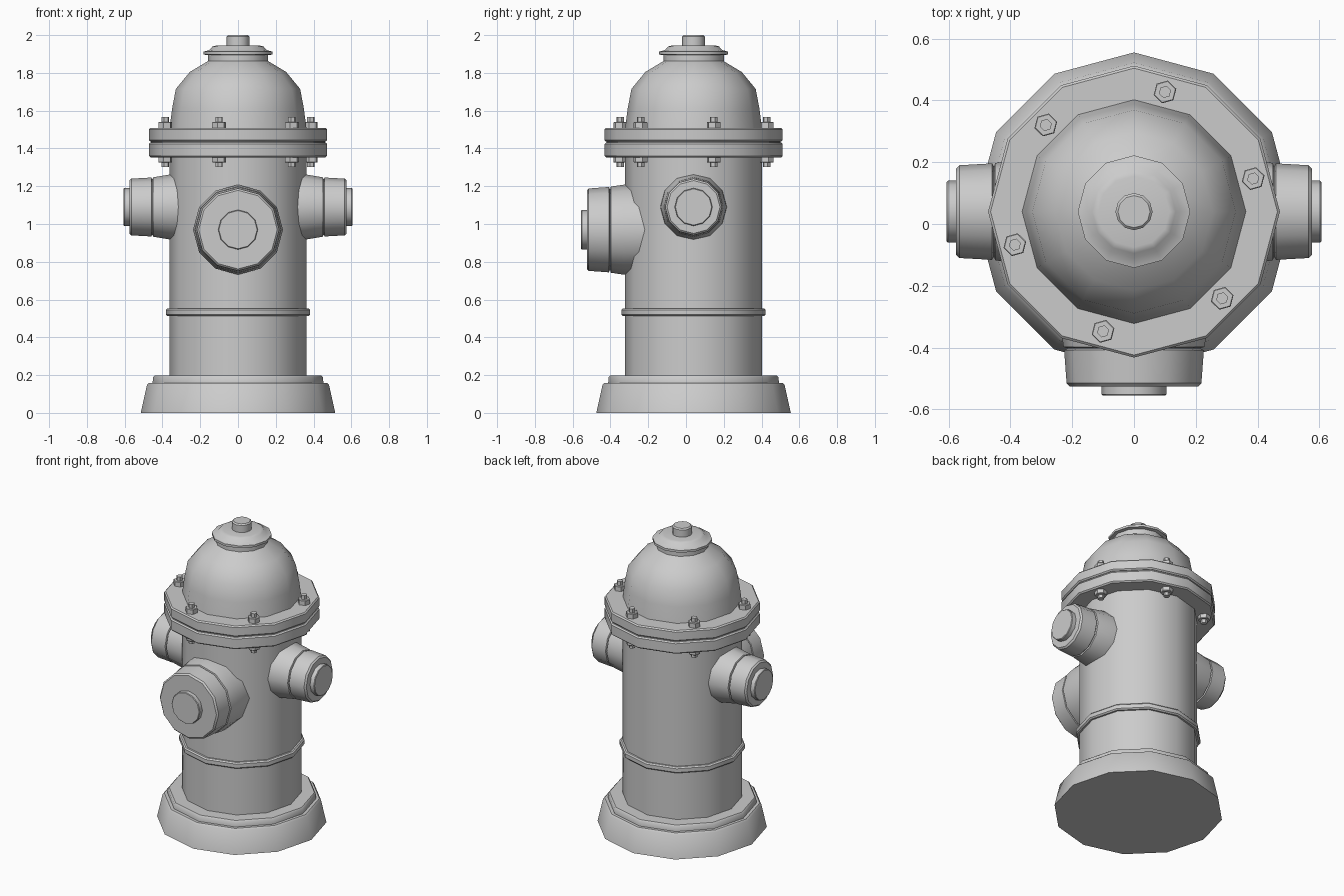
import bpy, bmesh
from math import radians, cos, sin, pi
from mathutils import Matrix, Vector

if "Cube" in bpy.data.objects:
    bpy.data.objects.remove(bpy.data.objects["Cube"])

CY = 0.04  # the barrel axis sits slightly behind the origin


def lathe(name, profile, matrix, sides=12):
    """Closed solid of revolution around local z; profile is (radius, height), bottom to top."""
    bm = bmesh.new()
    rings = [[bm.verts.new((r * cos(2 * pi * i / sides), r * sin(2 * pi * i / sides), z))
              for i in range(sides)] for r, z in profile]
    for a, b in zip(rings, rings[1:]):
        for i in range(sides):
            j = (i + 1) % sides
            bm.faces.new((a[i], a[j], b[j], b[i]))
    bm.faces.new(rings[0][::-1])
    bm.faces.new(rings[-1])
    bm.transform(matrix)
    bmesh.ops.recalc_face_normals(bm, faces=bm.faces)
    mesh = bpy.data.meshes.new(name)
    bm.to_mesh(mesh)
    bm.free()
    mesh.shade_smooth()
    mesh.set_sharp_from_angle(angle=radians(38))
    obj = bpy.data.objects.new(name, mesh)
    bpy.context.collection.objects.link(obj)
    return obj


def disc(r, z0, z1, b=0.008):
    """Profile of a disc with small chamfers."""
    return [(r - b, z0), (r, z0 + b), (r, z1 - b), (r - b, z1)]


axis = Matrix.Translation((0, CY, 0))

# Stepped base
lathe("base", [(0.515, 0), (0.482, 0.148), (0.472, 0.158), (0.452, 0.158),
               (0.45, 0.188), (0.442, 0.197), (0.35, 0.197)], axis)

# Barrel and its band
lathe("barrel", [(0.363, 0.19), (0.363, 1.36)], axis)
lathe("barrel_band", disc(0.382, 0.512, 0.553), axis)

# Bolted flanges
lathe("lower_flange", disc(0.472, 1.353, 1.431), axis)
lathe("flange_gasket", [(0.46, 1.425), (0.46, 1.445)], axis)
lathe("upper_flange", disc(0.472, 1.437, 1.508), axis)

# Bonnet dome, cap lip and operating nut
lathe("bonnet", [(0.363, 1.50), (0.349, 1.61), (0.329, 1.715), (0.255, 1.805),
                 (0.16, 1.862), (0.16, 1.90)], axis)
lathe("bonnet_cap", [(0.155, 1.893), (0.182, 1.897), (0.182, 1.912), (0.15, 1.922),
                     (0.135, 1.94), (0.115, 1.945)], axis)
lathe("operating_nut", disc(0.06, 1.93, 2.0), axis)

# Side outlets: nozzle, cap and end boss along +x and -x
for side, sx in (("right", 1), ("left", -1)):
    m = Matrix.Translation((0, CY, 1.09)) @ Matrix.Rotation(sx * pi / 2, 4, 'Y')
    lathe(side + "_nozzle", [(0.178, 0.29), (0.174, 0.35), (0.157, 0.449), (0.148, 0.452),
                             (0.148, 0.46)], m)
    lathe(side + "_cap", [(0.148, 0.455), (0.156, 0.459), (0.15, 0.565), (0.14, 0.575)], m)
    lathe(side + "_cap_boss", disc(0.1, 0.57, 0.606, 0.004), m)

# Large front outlet along -y
m = Matrix.Translation((0, 0, 0.97)) @ Matrix.Rotation(pi / 2, 4, 'X')
lathe("front_nozzle", [(0.238, 0.19), (0.238, 0.33), (0.228, 0.398), (0.215, 0.401),
                       (0.215, 0.41)], m)
lathe("front_cap", [(0.215, 0.403), (0.226, 0.408), (0.218, 0.515), (0.208, 0.525)], m)
lathe("front_cap_boss", disc(0.105, 0.52, 0.555, 0.004), m)

# Six bolts with hex nuts above and below the flanges
for k in range(6):
    a = radians(15.5 + 60 * k)
    m = Matrix.Translation((0.4 * cos(a), CY + 0.4 * sin(a), 0)) @ Matrix.Rotation(a, 4, 'Z')
    lathe(f"bolt_{k}", [(0.02, 1.302), (0.02, 1.566)], m, 6)
    lathe(f"top_nut_{k}", disc(0.038, 1.505, 1.54, 0.003), m, 6)
    lathe(f"bottom_nut_{k}", disc(0.038, 1.325, 1.356, 0.003), m, 6)
